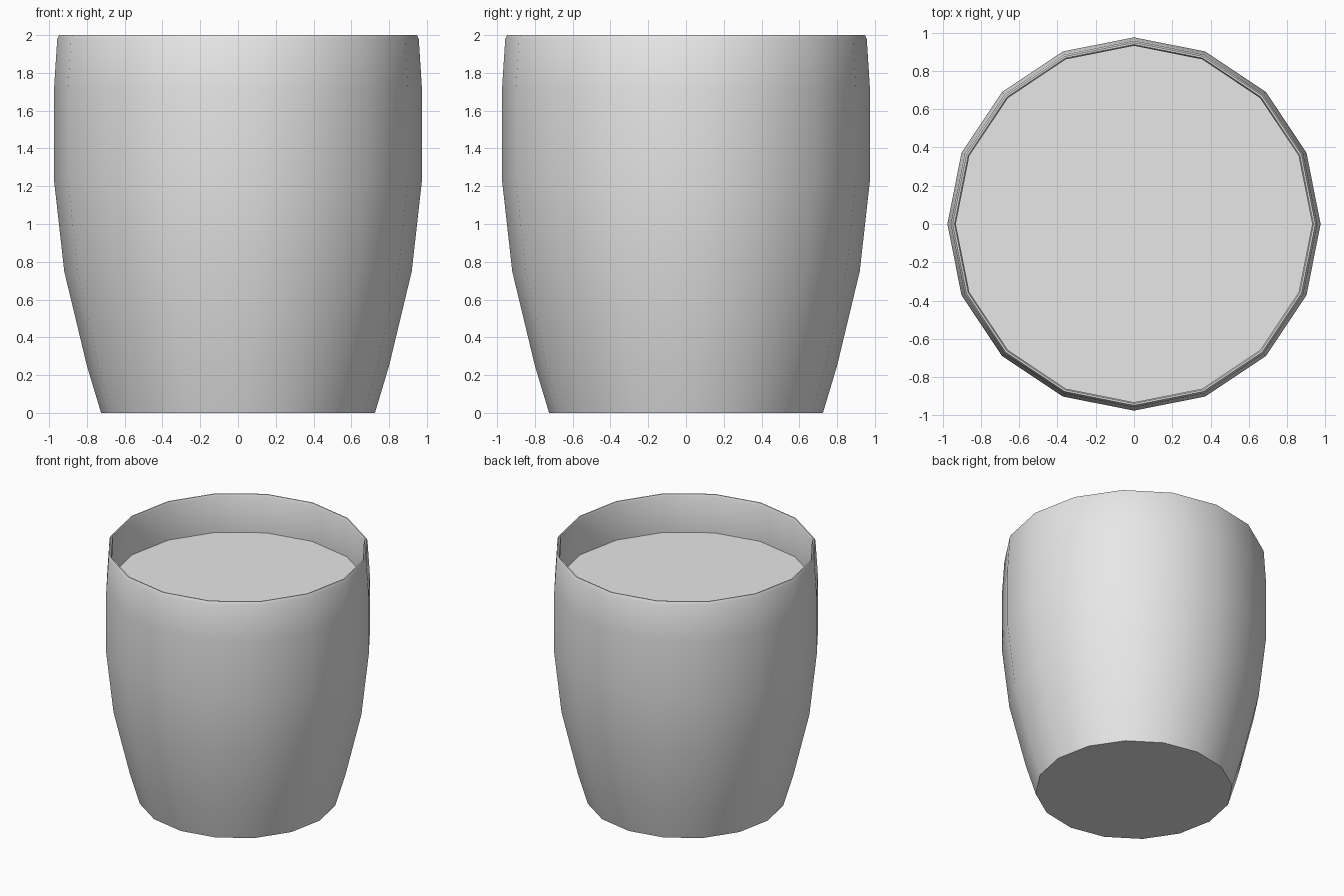
import bpy, bmesh, math

SIDES = 16

cube = bpy.data.objects.get("Cube")
if cube:
    bpy.data.objects.remove(cube, do_unlink=True)

grey = bpy.data.materials.new("plain grey")
grey.use_nodes = True
grey.diffuse_color = (0.8, 0.8, 0.8, 1)
grey.node_tree.nodes["Principled BSDF"].inputs["Base Color"].default_value = (0.8, 0.8, 0.8, 1)


def ring(bm, radius, z):
    """One polygon ring with corners on the axes."""
    step = math.tau / SIDES
    return [bm.verts.new((radius * math.cos(i * step), radius * math.sin(i * step), z))
            for i in range(SIDES)]


def lathe(name, profile, cap_first=False):
    """Sweep a (radius, z) profile round the z axis."""
    bm = bmesh.new()
    rings = [ring(bm, r, z) for r, z in profile]
    for low, high in zip(rings, rings[1:]):
        for i in range(SIDES):
            j = (i + 1) % SIDES
            bm.faces.new((low[i], low[j], high[j], high[i]))
    if cap_first:
        bm.faces.new(rings[0][::-1])
    if len(rings) == 1:
        bm.faces.new(rings[0])
    mesh = bpy.data.meshes.new(name)
    bm.to_mesh(mesh)
    bm.free()
    mesh.materials.append(grey)
    obj = bpy.data.objects.new(name, mesh)
    bpy.context.collection.objects.link(obj)
    bpy.ops.object.select_all(action="DESELECT")
    obj.select_set(True)
    bpy.context.view_layer.objects.active = obj
    bpy.ops.object.shade_smooth_by_angle(angle=math.radians(30))
    return obj


FILL_Z = 1.69

# Pot wall: flat base, bulging outside, bevelled lip, inner wall down to the fill
outside = [(0.725, 0), (0.80, 0.25), (0.92, 0.75), (0.975, 1.24), (0.975, 1.70), (0.957, 1.98)]
lip = [(0.947, 2.0), (0.938, 2.0), (0.931, 1.985)]
inside = [(0.94, FILL_Z)]
lathe("pot_wall", outside + lip + inside, cap_first=True)

# Flat surface filling the pot
lathe("pot_fill", [(0.94, FILL_Z)])
